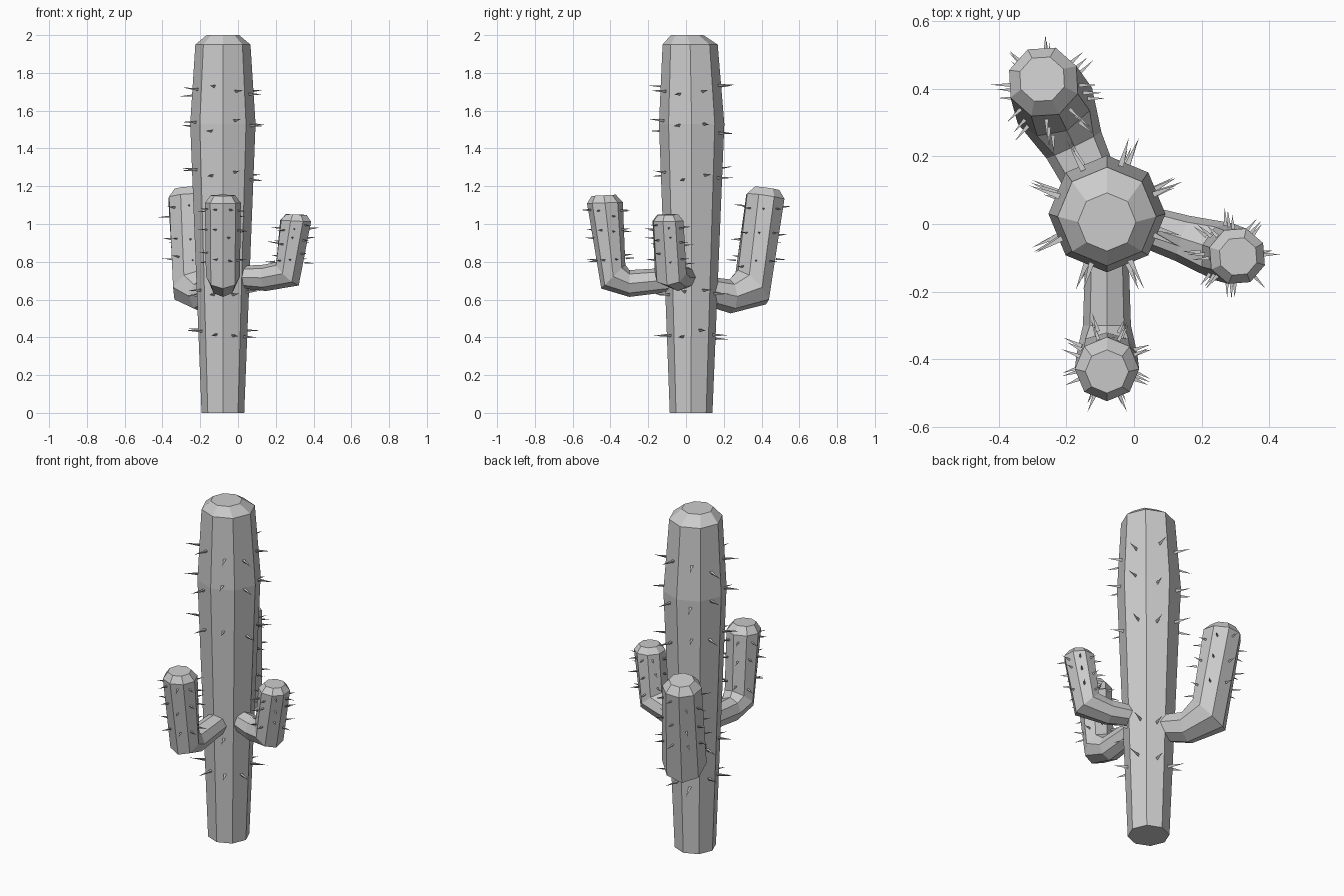
import bpy, bmesh, math, random
from mathutils import Vector

if "Cube" in bpy.data.objects:
    bpy.data.objects.remove(bpy.data.objects["Cube"])

random.seed(4)
SIDES = 8
UP = Vector((0, 0, 1))


def finish(name, bm):
    bmesh.ops.recalc_face_normals(bm, faces=bm.faces)
    mesh = bpy.data.meshes.new(name)
    bm.to_mesh(mesh)
    bm.free()
    ob = bpy.data.objects.new(name, mesh)
    bpy.context.collection.objects.link(ob)
    return ob


def loft(name, rings):
    """Rings of (centre, u axis, v axis, radius) joined into a closed octagonal tube."""
    bm = bmesh.new()
    loops = []
    for c, u, v, r in rings:
        loops.append([bm.verts.new(c + r * (u * math.cos(a) + v * math.sin(a)))
                      for a in (math.tau * i / SIDES for i in range(SIDES))])
    for a, b in zip(loops, loops[1:]):
        for i in range(SIDES):
            j = (i + 1) % SIDES
            bm.faces.new((a[i], a[j], b[j], b[i]))
    bm.faces.new(loops[0][::-1])
    bm.faces.new(loops[-1])
    return finish(name, bm)


def spines(name, rows, length, width, start):
    """Thin three-sided cones around each row (centre, radius)."""
    bm = bmesh.new()
    for c, r in rows:
        for i in range(SIDES):
            a = start + math.tau * i / SIDES + random.uniform(-0.08, 0.08)
            out = Vector((math.cos(a), math.sin(a), random.uniform(-0.1, 0.1))).normalized()
            side = out.cross(UP).normalized()
            top = side.cross(out)
            base = c + out * (r * 0.9) + UP * random.uniform(-0.025, 0.025)
            tip = bm.verts.new(base + out * (length * random.uniform(0.85, 1.15)))
            ring = [bm.verts.new(base + width * (side * math.cos(t) + top * math.sin(t)))
                    for t in (0.5, 0.5 + math.tau / 3, 0.5 + 2 * math.tau / 3)]
            for k in range(3):
                bm.faces.new((ring[k], ring[(k + 1) % 3], tip))
            bm.faces.new(ring)
    return finish(name, bm)


# Trunk: (y, z, radius)
X, Y = Vector((1, 0, 0)), Vector((0, 1, 0))
profile = [(0.027, 0, 0.113), (0.03, 1.53, 0.173), (0.022, 1.95, 0.146), (0.006, 2.0, 0.086)]
loft("trunk", [(Vector((-0.08, y, z)), X, Y, r) for y, z, r in profile])
spines("trunk_spines",
       [(Vector((-0.08, 0.03, z)), 0.113 + 0.039 * z if z < 1.6 else 0.163)
        for z in (0.42, 0.63, 1.27, 1.52, 1.71)],
       0.09, 0.01, math.radians(-20))


# Arms: rings of (distance from trunk axis, height, tilt in degrees, radius)
def arm(name, angle, rings, rows, length):
    a = math.radians(angle)
    d = Vector((math.cos(a), math.sin(a), 0))
    s = UP.cross(d)
    o = Vector((-0.08, 0.03, 0))
    built = []
    for dist, z, tilt, r in rings:
        t = math.radians(tilt)
        built.append((o + d * dist + UP * z, d * math.cos(t) - UP * math.sin(t), s, r))
    loft(name, built)
    e, h = rings[2], rings[3]          # elbow and head
    centres = []
    for z in rows:
        f = (z - e[1]) / (h[1] - e[1])
        centres.append((o + d * (e[0] + f * (h[0] - e[0])) + UP * z, e[3] + f * (h[3] - e[3])))
    spines(name + "_spines", centres, length, 0.007, a + math.radians(20))


arm("front_arm", -90,
    [(0.06, 0.71, 90, 0.062), (0.33, 0.685, 90, 0.071), (0.415, 0.722, 45, 0.09),
     (0.459, 1.112, 2, 0.095), (0.466, 1.152, 3, 0.064)],
    (1.06, 0.95, 0.82), 0.055)
arm("right_arm", -18,
    [(0.06, 0.72, 90, 0.056), (0.235, 0.715, 86, 0.07), (0.36, 0.737, 45, 0.088),
     (0.405, 1.017, 3, 0.086), (0.408, 1.05, 2, 0.058)],
    (0.98, 0.9, 0.82), 0.05)
arm("back_arm", 115.7,
    [(0.06, 0.65, 92, 0.075), (0.225, 0.617, 88, 0.09), (0.355, 0.665, 48, 0.122),
     (0.433, 1.145, 9, 0.108), (0.442, 1.188, 9, 0.07)],
    (1.07, 0.93, 0.8), 0.055)
